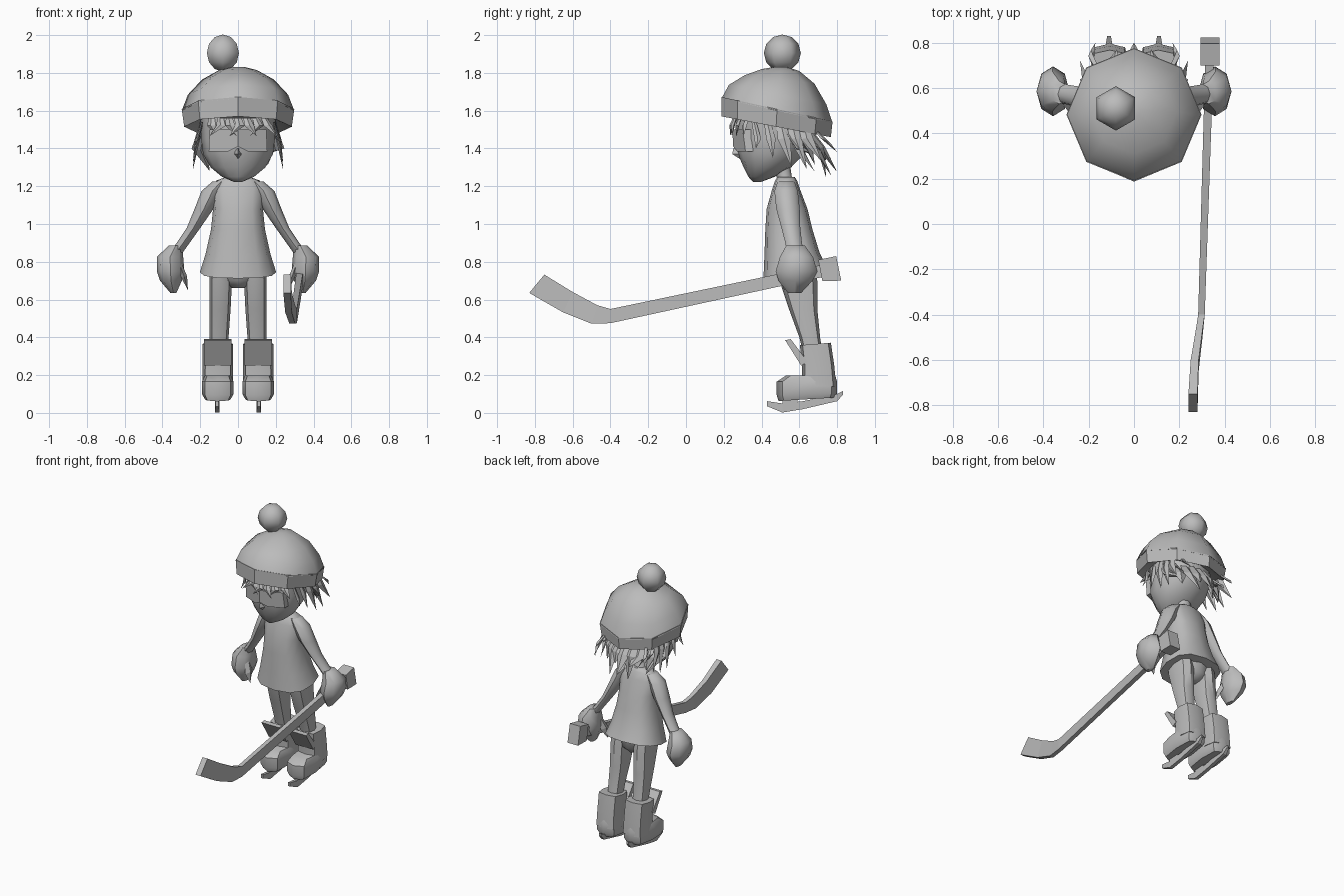
import bpy, bmesh, math
from mathutils import Vector

if "Cube" in bpy.data.objects:
    bpy.data.objects.remove(bpy.data.objects["Cube"])

grey = bpy.data.materials.new("plain grey")
grey.diffuse_color = (0.5, 0.5, 0.5, 1)
grey.use_nodes = True
grey.node_tree.nodes["Principled BSDF"].inputs["Base Color"].default_value = grey.diffuse_color


def make(name, bm, smooth=50):
    bmesh.ops.recalc_face_normals(bm, faces=bm.faces)
    me = bpy.data.meshes.new(name)
    bm.to_mesh(me)
    bm.free()
    me.materials.append(grey)
    ob = bpy.data.objects.new(name, me)
    bpy.context.collection.objects.link(ob)
    if smooth:
        bpy.ops.object.select_all(action='DESELECT')
        bpy.context.view_layer.objects.active = ob
        ob.select_set(True)
        bpy.ops.object.shade_smooth_by_angle(angle=math.radians(smooth))
    return ob


def loft(name, rings, n=8, side=1, power=1.0, smooth=50, phase=0.0):
    """Skin horizontal rings (x, y, z, rx, ry, slope of z along y)."""
    bm = bmesh.new()
    loops = []
    for x, y, z, rx, ry, *tilt in rings:
        k = tilt[0] if tilt else 0
        loop = []
        for i in range(n):
            a = math.tau * (i + phase) / n
            c, s = math.cos(a), math.sin(a)
            dx = math.copysign(abs(c) ** power, c) * rx
            dy = math.copysign(abs(s) ** power, s) * ry
            loop.append(bm.verts.new((side * (x + dx), y + dy, z + k * dy)))
        loops.append(loop)
    for a, b in zip(loops, loops[1:]):
        for i in range(n):
            j = (i + 1) % n
            bm.faces.new((a[i], a[j], b[j], b[i]))
    bm.faces.new(loops[0])
    bm.faces.new(loops[-1])
    return make(name, bm, smooth)


def strip(name, sections, smooth=0):
    """Bar through sections (y, z_low, z_high, x_min, x_max [, y of top])."""
    bm = bmesh.new()
    loops = []
    for y, lo, hi, x0, x1, *top in sections:
        yt = top[0] if top else y
        loops.append([bm.verts.new(p) for p in
                      ((x0, y, lo), (x1, y, lo), (x1, yt, hi), (x0, yt, hi))])
    for a, b in zip(loops, loops[1:]):
        for i in range(4):
            j = (i + 1) % 4
            bm.faces.new((a[i], a[j], b[j], b[i]))
    bm.faces.new(loops[0])
    bm.faces.new(loops[-1])
    return make(name, bm, smooth)


def spike(bm, base, mid, tip, across, thick):
    """Flat pointed lock, widest in the middle."""
    base, mid, tip, across = map(Vector, (base, mid, tip, across))
    across.normalize()
    out = (tip - base).cross(across).normalized()
    rings = []
    for p, w in ((base, 0.7), (mid, 1.0)):
        rings.append([bm.verts.new(p + across * d * w * thick + out * e * w * thick * 0.4)
                      for d, e in ((1, 0), (0, 1), (-1, 0), (0, -1))])
    end = bm.verts.new(tip)
    for i in range(4):
        j = (i + 1) % 4
        bm.faces.new((rings[0][i], rings[0][j], rings[1][j], rings[1][i]))
        bm.faces.new((rings[1][i], rings[1][j], end))
    bm.faces.new(rings[0])


# Head and neck
loft("head", [(0, .375, 1.222, .02, .02), (0, .40, 1.25, .085, .07), (0, .43, 1.30, .145, .125),
              (0, .45, 1.37, .185, .175), (0, .465, 1.45, .195, .205), (0, .475, 1.56, .20, .21)], n=12)
loft("neck", [(0, .54, 1.2, .06, .055), (0, .52, 1.25, .045, .04), (0, .5, 1.32, .05, .05)])

# Eye mask and nose
for s, label in ((1, "left"), (-1, "right")):
    bm = bmesh.new()
    front = [(0, .245, 1.50), (.15, .30, 1.50), (.155, .315, 1.385), (.05, .27, 1.385), (0, .25, 1.41)]
    vs = [[bm.verts.new((s * x, y + d, z)) for x, y, z in front] for d in (0, .08)]
    bm.faces.new(vs[0])
    bm.faces.new(vs[1])
    for i in range(5):
        j = (i + 1) % 5
        bm.faces.new((vs[0][i], vs[0][j], vs[1][j], vs[1][i]))
    make(label + "_eye_mask", bm, 0)
loft("nose", [(0, .33, 1.335, .012, .03), (0, .30, 1.37, .03, .055), (0, .30, 1.40, .012, .05)], n=4, smooth=0)

# Hat with tilted brim and bobble
loft("hat_brim", [(0, .48, 1.55, .2, .2, -.19), (0, .477, 1.515, .285, .29, -.19),
                  (0, .482, 1.608, .298, .294, -.22)], smooth=30)
loft("hat_crown", [(0, .482, 1.60, .298, .294, -.22), (0, .485, 1.685, .265, .258, -.2),
                   (0, .495, 1.765, .19, .185, -.12), (0, .5, 1.815, .10, .10, -.05),
                   (0, .5, 1.832, .03, .03)], smooth=60)
bm = bmesh.new()
bmesh.ops.create_uvsphere(bm, u_segments=6, v_segments=6, radius=.098)
bmesh.ops.translate(bm, verts=bm.verts, vec=(-.08, .51, 1.905))
make("hat_bobble", bm, 70)

# Hair: swept back locks, side locks and fringe
bm = bmesh.new()
for i in range(9):
    t = (i - 4) / 4
    x = .2 * t
    drop = 1.23 + .045 * (i % 3) + .05 * abs(t)
    y = .70 - .12 * t * t
    spike(bm, (x * .9, y - .05, 1.5), (x * 1.02, y + .02, 1.40),
          (x * (.75 + .3 * (i % 2)), y + .10 - .05 * (i % 2), drop), (1, -.4 * t, 0), .045)
for s in (1, -1):
    for y, tip_y, tip_z, w in ((.36, .37, 1.40, .018), (.43, .46, 1.35, .025), (.5, .56, 1.30, .035),
                               (.56, .64, 1.29, .035), (.62, .72, 1.33, .035)):
        spike(bm, (s * .19, y, 1.54), (s * .215, y + .02, 1.45), (s * .238, tip_y, tip_z), (0, 1, 0), w)
    for y in (.6, .68):
        spike(bm, (s * .16, y, 1.5), (s * .19, y + .06, 1.44), (s * .17, y + .12, 1.38), (0, 1, -.5), .03)
make("hair", bm, 0)
bm = bmesh.new()
for i in range(7):
    t = (i - 3) / 3
    y = .245 + .07 * t * t
    spike(bm, (.14 * t, y + .01, 1.56), (.15 * t + .01, y - .005, 1.52),
          (.16 * t + .045 * (-1) ** i, y - .01, 1.465), (1, .5 * t, 0), .026)
make("fringe", bm, 0)

# Shirt with flared hem, and hips
loft("shirt", [(0, .575, .745, .202, .165, .2), (0, .56, .84, .172, .145, .1), (0, .545, .97, .143, .125),
               (0, .535, 1.08, .132, .108), (0, .53, 1.18, .14, .075), (0, .53, 1.23, .115, .058),
               (0, .53, 1.25, .06, .045)], n=12, power=.8)
loft("hips", [(0, .59, .66, .03, .05), (0, .59, .70, .12, .09), (0, .58, .78, .15, .11)])

for s, label in ((1, "left"), (-1, "right")):
    # Arm and mitten
    loft(label + "_arm", [(.09, .53, 1.225, .045, .045), (.135, .53, 1.175, .058, .062),
                          (.18, .54, 1.08, .05, .062), (.235, .555, .98, .036, .05),
                          (.29, .57, .9, .034, .044), (.335, .58, .84, .036, .045)], side=s)
    loft(label + "_mitten", [(.33, .58, .885, .038, .05), (.36, .585, .825, .07, .088),
                             (.357, .585, .75, .073, .11), (.355, .58, .70, .058, .09),
                             (.342, .575, .635, .016, .035)], side=s)
    bm = bmesh.new()
    spike(bm, (s * .31, .55, .79), (s * .285, .53, .72), (s * .265, .52, .65), (0, 1, 0), .04)
    make(label + "_thumb", bm, 0)

    # Leg
    loft(label + "_leg", [(.10, .675, .30, .048, .05), (.10, .655, .40, .05, .055),
                          (.095, .62, .55, .056, .075), (.092, .595, .70, .06, .10),
                          (.09, .58, .78, .06, .10)], side=s, power=.8)

    # Skate boot: foot, shaft and tongue
    loft(label + "_boot_foot", [(.107, .64, .072, .068, .15, .06), (.107, .64, .10, .084, .16, .03),
                                (.107, .64, .165, .084, .16), (.107, .66, .198, .07, .13)],
         side=s, power=.6)
    loft(label + "_boot_shaft", [(.107, .705, .14, .082, .09), (.107, .70, .25, .08, .085),
                                 (.107, .685, .365, .08, .082, .08)], side=s, power=.55)
    bm = bmesh.new()
    tongue = [(.525, .385), (.555, .39), (.645, .27), (.61, .25)]
    vs = [[bm.verts.new((s * x, y, z)) for y, z in tongue] for x in (.035, .179)]
    bm.faces.new(vs[0])
    bm.faces.new(vs[1])
    for i in range(4):
        j = (i + 1) % 4
        bm.faces.new((vs[0][i], vs[0][j], vs[1][j], vs[1][i]))
    make(label + "_boot_tongue", bm, 0)

    # Skate runner and its two mounts
    c = s * .11
    strip(label + "_runner", [(.43, .035, .062, c - .008, c + .008), (.51, .002, .05, c - .013, c + .013),
                              (.62, .02, .062, c - .013, c + .013), (.80, .062, .10, c - .013, c + .013),
                              (.83, .095, .115, c - .008, c + .008)])
    for part, y, z in (("front", .55, .05), ("rear", .74, .075)):
        strip(f"{label}_{part}_mount", [(y - .04, z, z + .04, c - .012, c + .012),
                                        (y + .04, z, z + .04, c - .012, c + .012)])

# Hockey stick: shaft with curved blade, and butt block
strip("hockey_stick", [(.75, .725, .79, .315, .352), (-.40, .475, .55, .283, .312),
                       (-.50, .472, .57, .272, .302, -.47), (-.65, .532, .64, .25, .285, -.60),
                       (-.83, .635, .732, .24, .28, -.75)])
strip("stick_butt", [(.722, .698, .81, .293, .377, .70), (.822, .70, .83, .293, .377, .795)])
